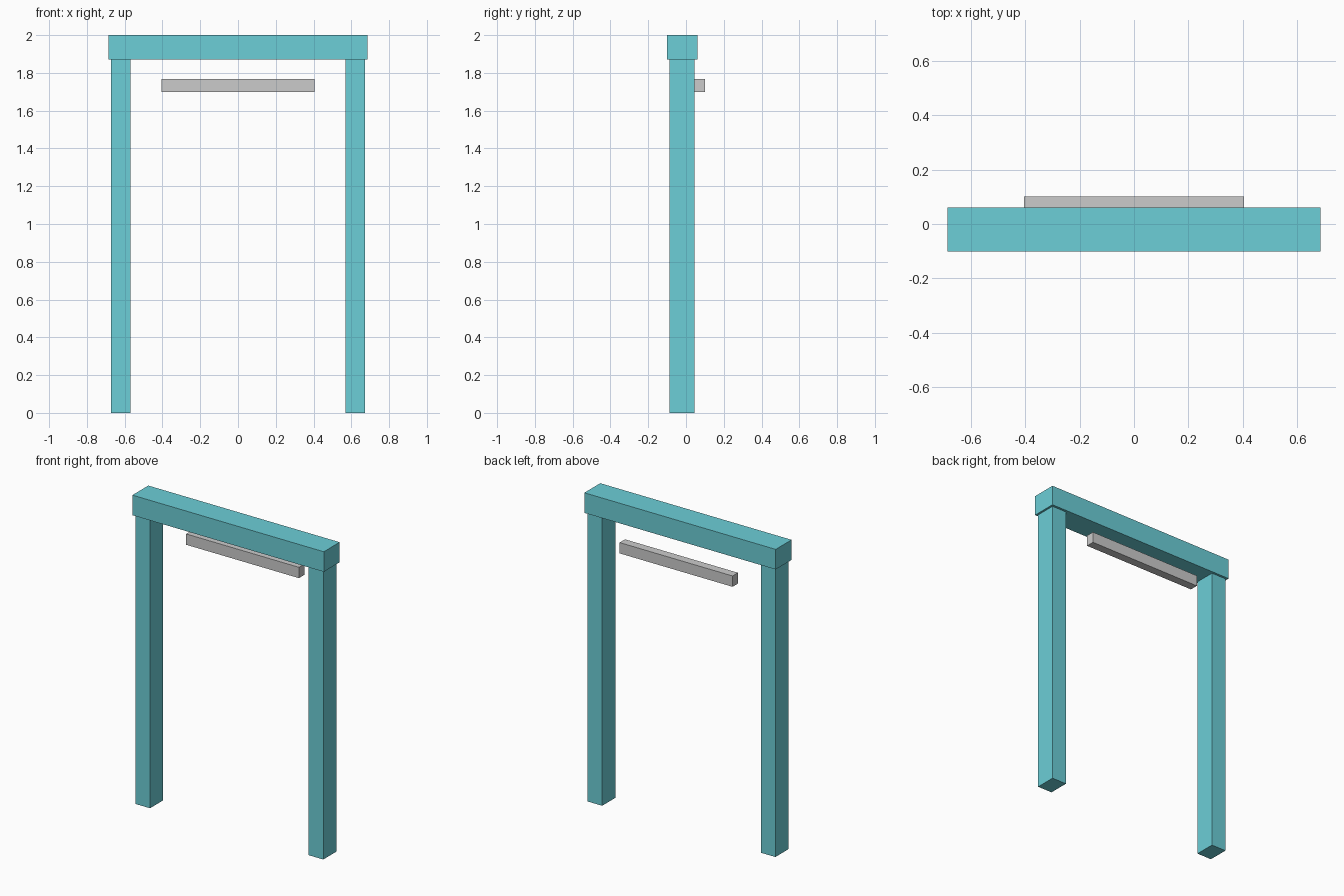
import bpy

if "Cube" in bpy.data.objects:
    bpy.data.objects.remove(bpy.data.objects["Cube"])


def box(name, x, y, z, mat=None):
    """Box spanning the given (min, max) ranges."""
    spans = (x, y, z)
    bpy.ops.mesh.primitive_cube_add(size=1, location=[(a + b) / 2 for a, b in spans])
    ob = bpy.context.object
    ob.name = name
    ob.scale = [b - a for a, b in spans]
    bpy.ops.object.transform_apply(location=False, rotation=False, scale=True)
    if mat:
        ob.data.materials.append(mat)
    return ob


teal = bpy.data.materials.new("teal_paint")
teal.diffuse_color = (0.15, 0.62, 0.68, 1)
teal.use_nodes = True
teal.node_tree.nodes["Principled BSDF"].inputs["Base Color"].default_value = teal.diffuse_color

# Two upright posts
for side, name in ((-1, "left_post"), (1, "right_post")):
    box(name, sorted((side * 0.568, side * 0.672)), (-0.088, 0.046), (0, 1.87), teal)

# Lintel resting on the posts, slightly overhanging them
box("top_beam", (-0.685, 0.685), (-0.101, 0.061), (1.87, 2.0), teal)

# Grey bar hanging free below the lintel, towards the back
box("closer_bar", (-0.404, 0.404), (0.046, 0.101), (1.698, 1.768))
